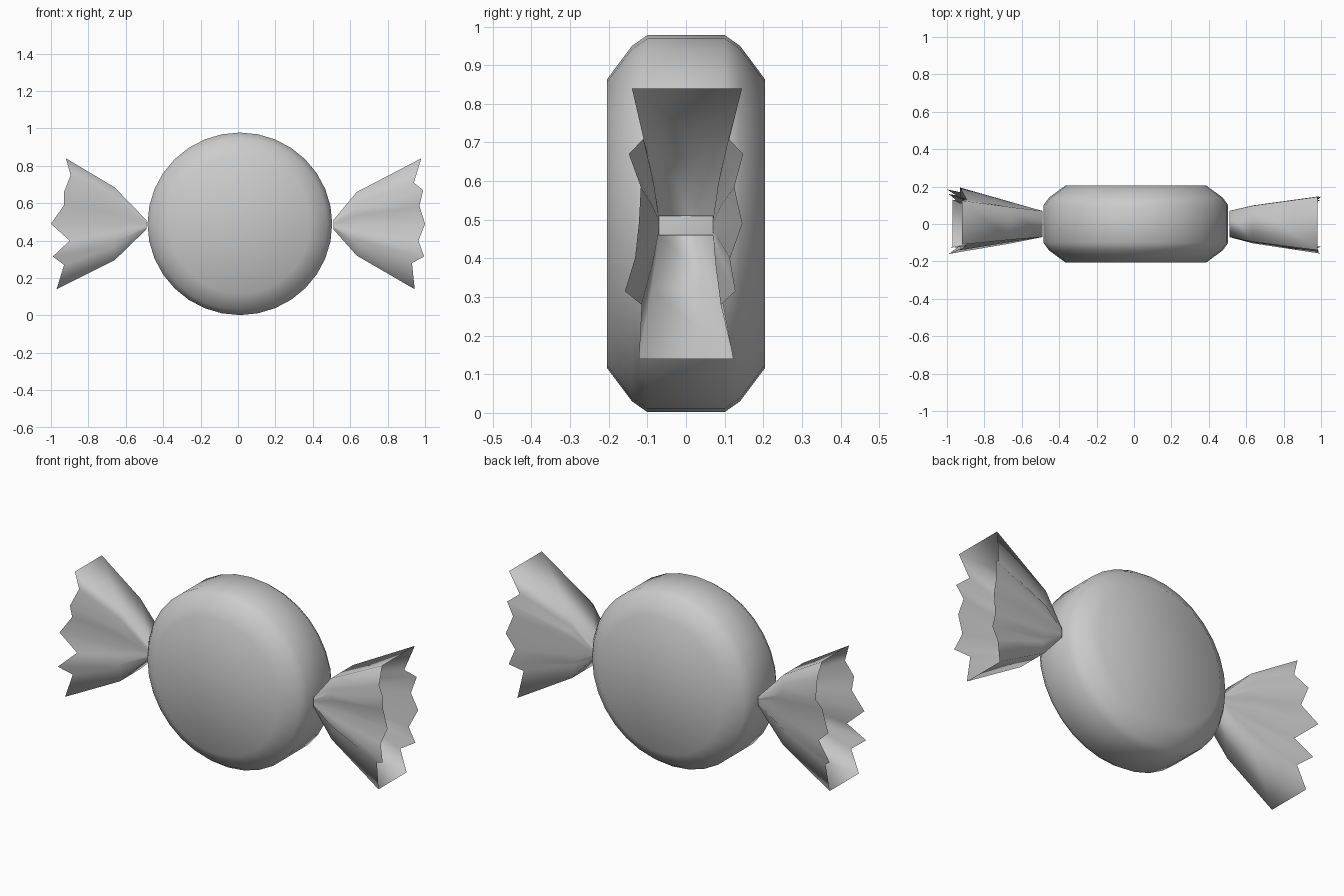
import bpy, math

if "Cube" in bpy.data.objects:
    bpy.data.objects.remove(bpy.data.objects["Cube"])


def mesh_object(name, verts, faces):
    me = bpy.data.meshes.new(name)
    me.from_pydata(verts, [], faces)
    me.update()
    for p in me.polygons:
        p.use_smooth = True
    ob = bpy.data.objects.new(name, me)
    bpy.context.collection.objects.link(ob)
    return ob


def skin(rings):
    # join equal-length closed rings with quads
    n = len(rings[0])
    verts = [v for r in rings for v in r]
    faces = [(k * n + i, k * n + (i + 1) % n, (k + 1) * n + (i + 1) % n, (k + 1) * n + i)
             for k in range(len(rings) - 1) for i in range(n)]
    return verts, faces


# Round wrapped sweet: chamfered disc lying along the y axis
CX, CZ, N = 0.01, 0.49, 32
profile = [(0.373, -0.205), (0.46, -0.14), (0.488, -0.1),
           (0.488, 0.1), (0.46, 0.14), (0.373, 0.205)]
rings = [[(CX + r * 1.012 * math.cos(2 * math.pi * i / N), y,
           CZ + r * math.sin(2 * math.pi * i / N)) for i in range(N)]
         for r, y in profile]
verts, faces = skin(rings)
faces = [f[::-1] for f in faces]
faces += [tuple(range(N)), tuple(range((len(rings) - 1) * N, len(rings) * N))[::-1]]
mesh_object("candy_body", verts, faces)


# Flared wrapper end: pinched ring, half-way ring, zigzag open rim
def wrapper(name, pinch_x, mid_x, mid_h, rim):
    # rim rows run top to bottom: x, z, front y, back y
    pinch, mid, end = [], [], []
    for side in (2, 3):
        rows = rim if side == 2 else rim[::-1]
        for row in rows:
            x, z, y = row[0], row[1], row[side]
            s = -1 if side == 2 else 1
            t = (z - CZ) / 0.35
            pinch.append((pinch_x, s * 0.07, CZ - 0.005 + 0.025 * t))
            my = s * 0.092 + (y - s * 0.13) * 0.4
            mid.append((mid_x, my, CZ + mid_h * t))
            end.append((x, y, z))
    verts, faces = skin([pinch, mid, end])
    if pinch_x < 0:
        faces = [f[::-1] for f in faces]
    mesh_object(name, verts, faces)


wrapper("wrapper_right", 0.51, 0.635, 0.17, [
    (0.98, 0.84, -0.14, 0.145), (0.94, 0.71, -0.11, 0.11),
    (0.99, 0.67, -0.148, 0.148), (0.97, 0.585, -0.117, 0.125),
    (1.0, 0.49, -0.122, 0.146), (0.965, 0.40, -0.132, 0.114),
    (0.995, 0.315, -0.158, 0.128), (0.93, 0.28, -0.115, 0.09),
    (0.945, 0.14, -0.122, 0.123)])
wrapper("wrapper_left", -0.49, -0.66, 0.195, [
    (-0.92, 0.84, -0.11, 0.125), (-0.895, 0.75, -0.11, 0.13),
    (-0.93, 0.66, -0.14, 0.195), (-0.93, 0.59, -0.12, 0.14),
    (-1.0, 0.49, -0.13, 0.185), (-0.9, 0.40, -0.12, 0.125),
    (-0.99, 0.315, -0.16, 0.16), (-0.93, 0.27, -0.115, 0.11),
    (-0.97, 0.14, -0.125, 0.13)])
